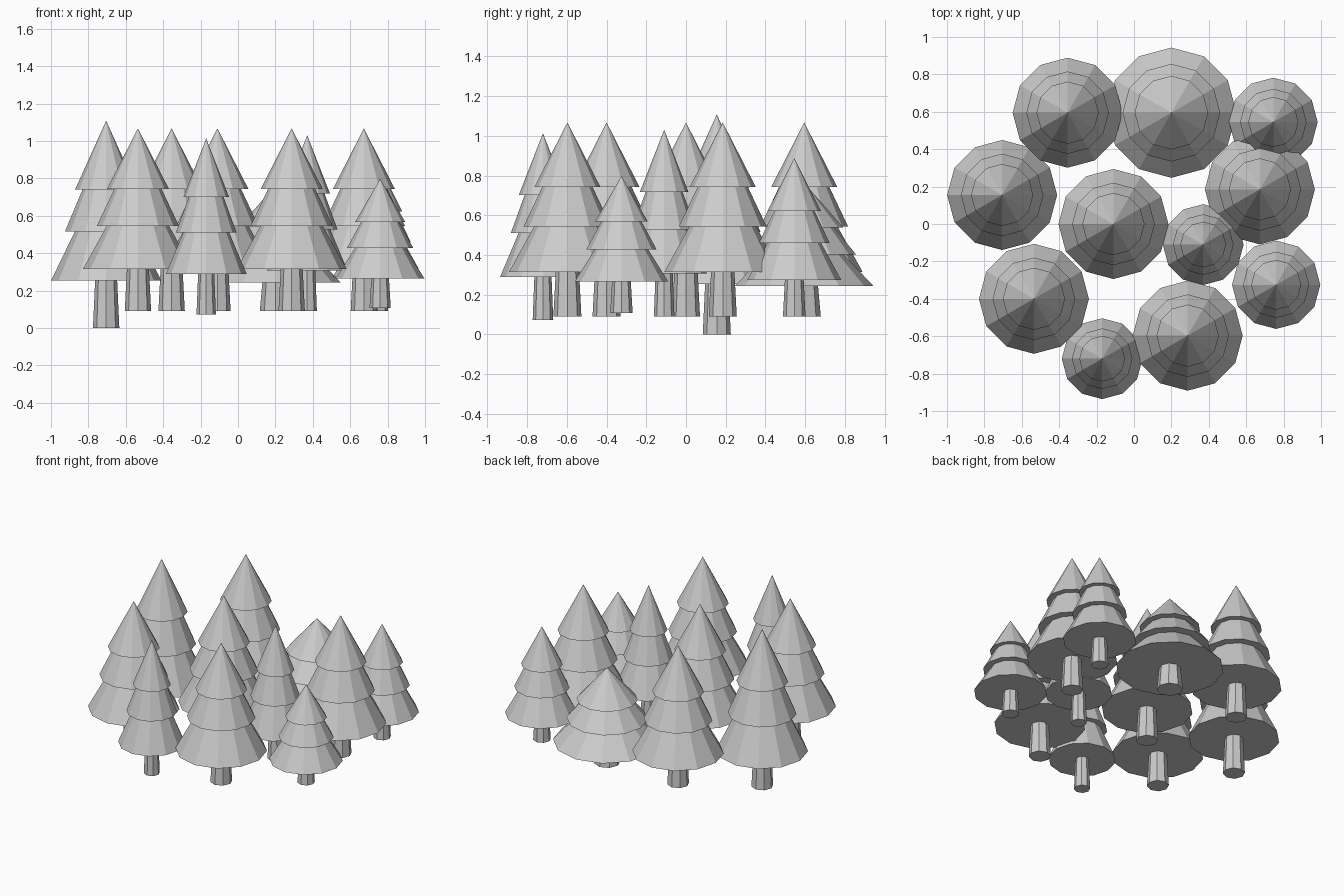
import bpy, bmesh, math

if "Cube" in bpy.data.objects:
    bpy.data.objects.remove(bpy.data.objects["Cube"])

# (x, y, ground height, total height, skirt radius)
TREES = [
    (-0.355, 0.595, 0.09, 0.977, 0.294),
    (0.20, 0.595, 0.09, 0.672, 0.348),
    (0.745, 0.545, 0.09, 0.797, 0.237),
    (-0.705, 0.155, 0.00, 1.108, 0.294),
    (-0.11, 0.0, 0.09, 0.977, 0.294),
    (0.673, 0.185, 0.09, 0.977, 0.294),
    (0.37, -0.11, 0.09, 0.94, 0.216),
    (-0.535, -0.40, 0.09, 0.977, 0.294),
    (0.76, -0.325, 0.107, 0.69, 0.236),
    (-0.17, -0.72, 0.073, 0.94, 0.216),
    (0.287, -0.597, 0.09, 0.977, 0.294),
]

# Profiles as (radius, height) fractions, bottom to top
TRUNK = [(0, 0), (0.24, 0), (0.195, 0.26), (0, 0.26)]
FOLIAGE = [(0, 0.23), (1, 0.23), (0.57, 0.465), (0.75, 0.465),
           (0.43, 0.668), (0.565, 0.668), (0, 1)]


def lathe(name, profile, sides, tree):
    x, y, ground, height, radius = tree
    bm = bmesh.new()
    rings = []
    for r, h in profile:
        n = sides if r else 1
        rings.append([bm.verts.new((r * radius * math.cos(2 * math.pi * i / sides),
                                    r * radius * math.sin(2 * math.pi * i / sides),
                                    h * height)) for i in range(n)])
    for a, b in zip(rings, rings[1:]):
        for i in range(sides):
            j = (i + 1) % sides
            corners = [a[i % len(a)], a[j % len(a)], b[j % len(b)], b[i % len(b)]]
            bm.faces.new(list(dict.fromkeys(corners)))
    bmesh.ops.recalc_face_normals(bm, faces=bm.faces)
    mesh = bpy.data.meshes.new(name)
    bm.to_mesh(mesh)
    bm.free()
    obj = bpy.data.objects.new(name, mesh)
    obj.location = (x, y, ground)
    bpy.context.collection.objects.link(obj)


# One tapered trunk and one three-tier crown per tree
for k, tree in enumerate(TREES, 1):
    lathe(f"trunk_{k}", TRUNK, 8, tree)
    lathe(f"foliage_{k}", FOLIAGE, 12, tree)
